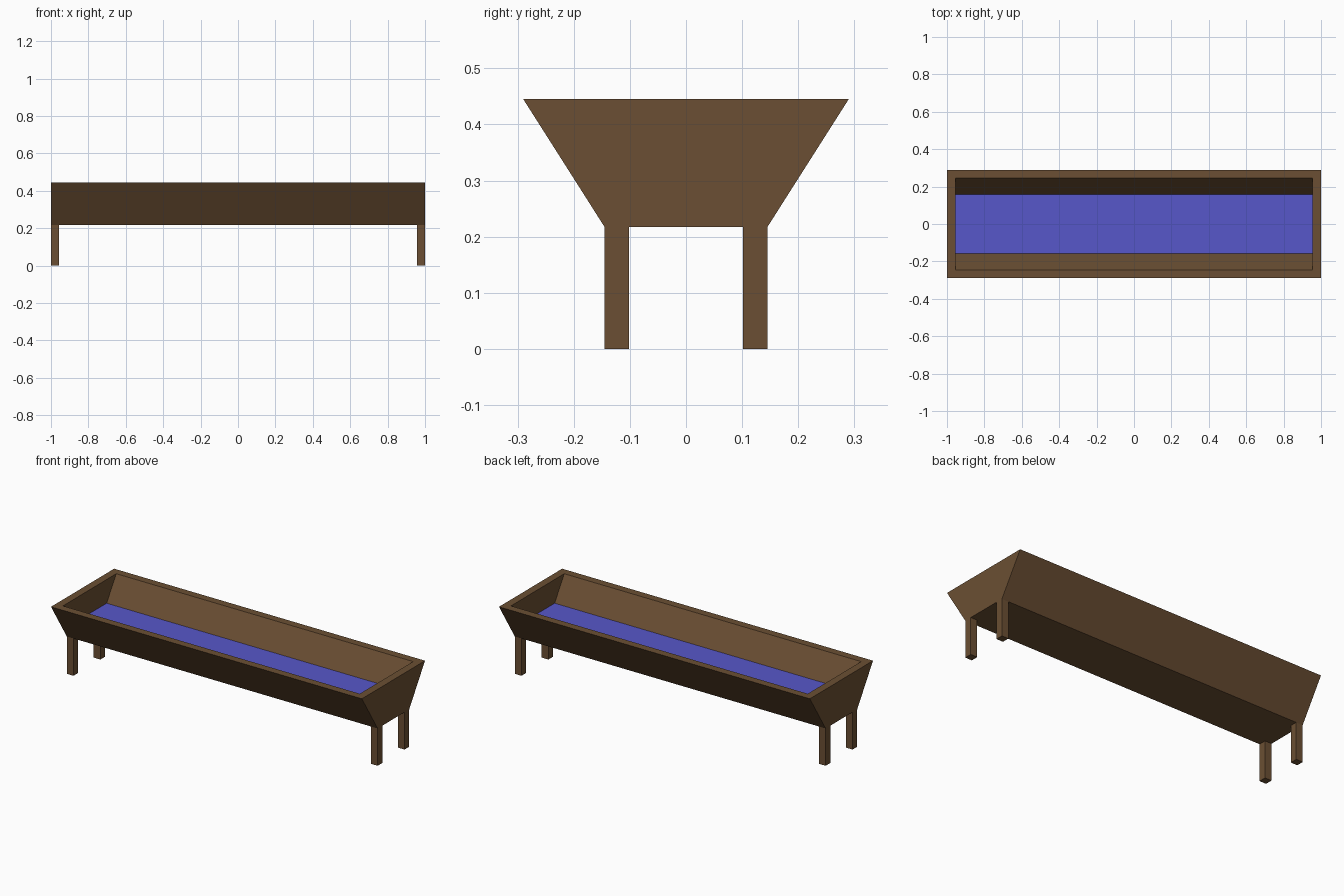
import bpy
import bmesh

if "Cube" in bpy.data.objects:
    bpy.data.objects.remove(bpy.data.objects["Cube"])

LENGTH, TOP, BASE, WATER = 2.0, 0.445, 0.217, 0.307
RIM_Y, BASE_Y, WALL = 0.29, 0.145, 0.045
SLOPE = (RIM_Y - BASE_Y) / (TOP - BASE)


def material(name, color):
    mat = bpy.data.materials.new(name)
    mat.diffuse_color = (*color, 1)
    mat.use_nodes = True
    mat.node_tree.nodes["Principled BSDF"].inputs["Base Color"].default_value = mat.diffuse_color
    return mat


wood = material("wood", (0.147, 0.078, 0.033))
blue = material("water_blue", (0.095, 0.095, 0.587))


def add_object(name, bm, mat):
    bmesh.ops.recalc_face_normals(bm, faces=bm.faces)
    mesh = bpy.data.meshes.new(name)
    bm.to_mesh(mesh)
    bm.free()
    mesh.materials.append(mat)
    obj = bpy.data.objects.new(name, mesh)
    bpy.context.collection.objects.link(obj)
    return obj


def ring(bm, hx, hy, z):
    return [bm.verts.new((sx * hx, sy * hy, z))
            for sx, sy in ((-1, -1), (1, -1), (1, 1), (-1, 1))]


def inner_y(z):
    return RIM_Y - WALL - (TOP - z) * SLOPE


# Trough: outer base, outer rim, inner rim and inner floor joined in one shell
hx = LENGTH / 2
floor_z = BASE + WALL
bm = bmesh.new()
rings = [ring(bm, hx, BASE_Y, BASE),
         ring(bm, hx, RIM_Y, TOP),
         ring(bm, hx - WALL, RIM_Y - WALL, TOP),
         ring(bm, hx - WALL, inner_y(floor_z), floor_z)]
for a, b in zip(rings, rings[1:]):
    for i in range(4):
        j = (i + 1) % 4
        bm.faces.new((a[i], a[j], b[j], b[i]))
bm.faces.new(rings[0])
bm.faces.new(rings[-1])
add_object("trough", bm, wood)

# Water surface
bm = bmesh.new()
face = bm.faces.new(ring(bm, hx - WALL, inner_y(WATER), WATER))
add_object("water", bm, blue)

# Four square corner legs
LEG = 0.043
for x_name, sx in (("left", -1), ("right", 1)):
    for y_name, sy in (("front", -1), ("back", 1)):
        bm = bmesh.new()
        bmesh.ops.create_cube(bm, size=1)
        bmesh.ops.scale(bm, vec=(LEG, LEG, BASE), verts=bm.verts)
        leg = add_object(f"{y_name}_{x_name}_leg", bm, wood)
        leg.location = (sx * (hx - LEG / 2), sy * (BASE_Y - LEG / 2), BASE / 2)
